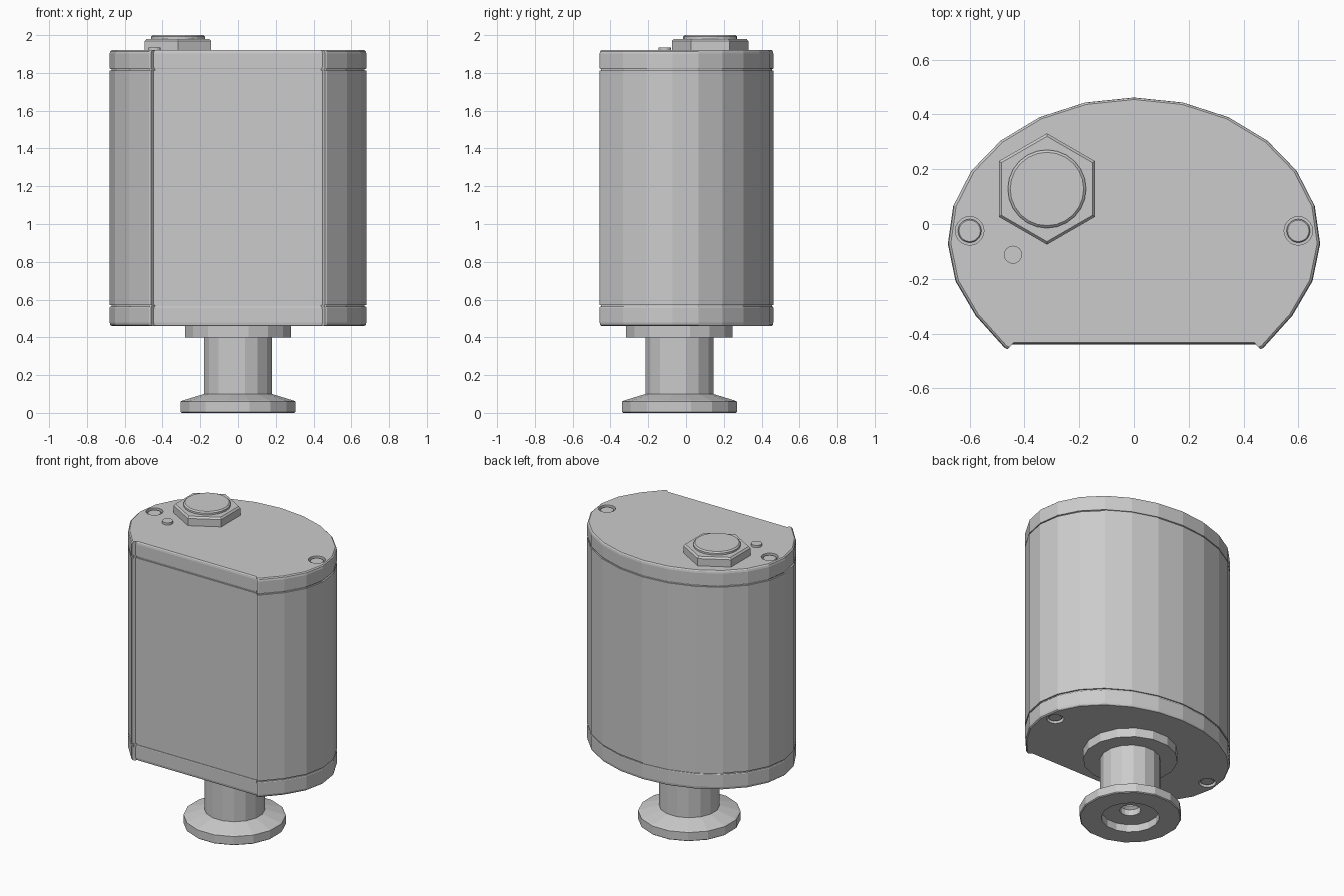
import bpy, bmesh, math

if "Cube" in bpy.data.objects:
    bpy.data.objects.remove(bpy.data.objects["Cube"])

AXIS_Y = -0.035          # axis of the lower stem
SCREWS = [(-0.6, -0.025), (0.6, -0.025)]


def finish(name, bm):
    bmesh.ops.recalc_face_normals(bm, faces=bm.faces)
    mesh = bpy.data.meshes.new(name)
    bm.to_mesh(mesh)
    bm.free()
    obj = bpy.data.objects.new(name, mesh)
    bpy.context.collection.objects.link(obj)
    return obj


def loft(name, outline, layers, center=(0, 0)):
    """Stack scaled copies of an outline; layers = [(scale, z), ...]."""
    bm = bmesh.new()
    rings = [[bm.verts.new((center[0] + x * s, center[1] + y * s, z)) for x, y in outline]
             for s, z in layers]
    n = len(outline)
    for a, b in zip(rings, rings[1:]):
        for i in range(n):
            j = (i + 1) % n
            bm.faces.new((a[i], a[j], b[j], b[i]))
    bm.faces.new(rings[0])
    bm.faces.new(rings[-1])
    return finish(name, bm)


def polygon(sides, turn=0.0):
    return [(math.cos(turn + 2 * math.pi * i / sides), math.sin(turn + 2 * math.pi * i / sides))
            for i in range(sides)]


def housing_outline(segments=18, start=-0.82):
    """Elliptical back and sides, flat front with two small corner ribs."""
    pts = []
    for i in range(1, segments):
        t = start + (math.pi - 2 * start) * i / segments
        pts.append((0.68 * math.cos(t), -0.06 + 0.522 * math.sin(t)))
    return ([(0.447, -0.44), (0.461, -0.457), (0.472, -0.453)] + pts +
            [(-0.472, -0.453), (-0.461, -0.457), (-0.447, -0.44)])


def cut_holes(obj, z):
    """Counterbores for the screws."""
    for x, y in SCREWS:
        cutter = loft("hole_cutter", polygon(20), [(0.052, z - 0.03), (0.052, z + 0.03)], (x, y))
        cutter.hide_render = True
        mod = obj.modifiers.new("hole", 'BOOLEAN')
        mod.operation = 'DIFFERENCE'
        mod.solver = 'EXACT'
        mod.object = cutter
        bpy.context.view_layer.objects.active = obj
        bpy.ops.object.modifier_apply(modifier=mod.name)
        bpy.data.objects.remove(cutter, do_unlink=True)


outline = housing_outline()

# Main housing with narrow grooves at both ends
loft("housing", outline, [(0.985, 0.55), (0.985, 0.572), (1, 0.572),
                          (1, 1.812), (0.985, 1.812), (0.985, 1.83)])

# End caps with rounded outer rims and screws sunk in counterbores
for name, z_in, z_out in (("top_cap", 1.82, 1.92), ("bottom_cap", 0.563, 0.46)):
    d = 1 if z_out > z_in else -1
    cap = loft(name, outline, [(0.996, z_in), (1, z_in + 0.004 * d), (1, z_out - 0.018 * d),
                               (0.995, z_out - 0.006 * d), (0.984, z_out)])
    cut_holes(cap, z_out)
    for side, pos in zip(("left", "right"), SCREWS):
        loft(f"{name}_screw_{side}", polygon(20),
             [(0.043, z_out - 0.035 * d), (0.043, z_out - 0.012 * d), (0.039, z_out - 0.008 * d)], pos)

# Stem: collar, neck, tapered flange and stepped bore underneath
loft("stem_and_flange", polygon(16, math.pi / 16),
     [(0.287, 0.47), (0.287, 0.40), (0.184, 0.40), (0.184, 0.10), (0.30, 0.065),
      (0.31, 0.06), (0.31, 0.005), (0.304, 0.0), (0.176, 0.0), (0.176, 0.05),
      (0.064, 0.05), (0.064, 0.09), (0.045, 0.105), (0.045, 0.16)], (0, AXIS_Y))

# Hexagonal nut and round plug on top
NUT = (-0.318, 0.128)
loft("hex_nut", polygon(6, math.pi / 6),
     [(0.203, 1.91), (0.203, 1.968), (0.192, 1.98)], NUT)
loft("plug", polygon(24), [(0.143, 1.97), (0.143, 1.992), (0.134, 2.0)], NUT)

# Small indicator pin
loft("indicator_pin", polygon(16), [(0.033, 1.91), (0.033, 1.935)], (-0.442, -0.112))
